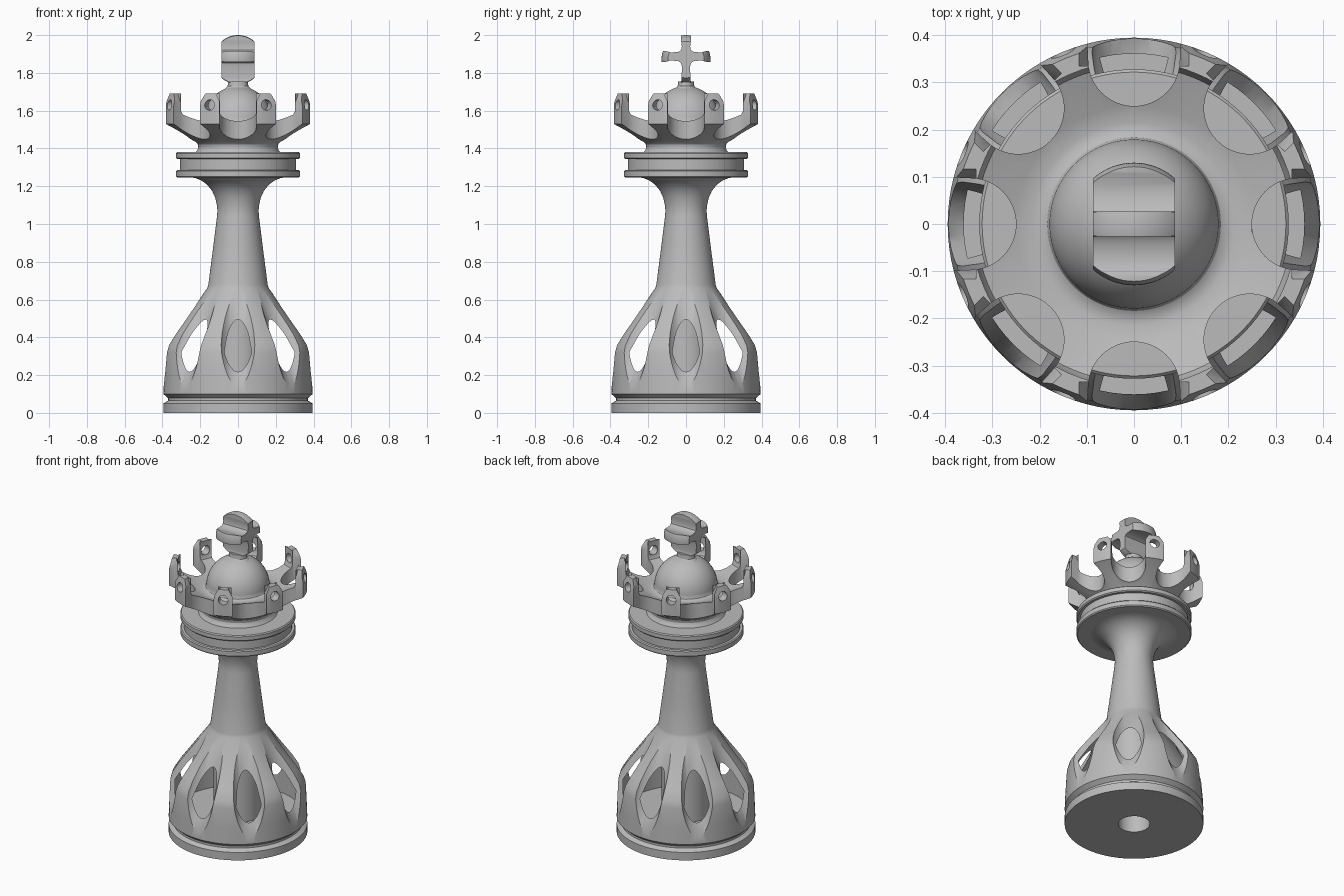
import bpy
import bmesh
from math import sin, cos, pi, radians
from mathutils import Matrix, Vector

cube = bpy.data.objects.get("Cube")
if cube:
    bpy.data.objects.remove(cube, do_unlink=True)

grey = bpy.data.materials.new("light grey")
grey.use_nodes = True
grey.diffuse_color = (0.5, 0.5, 0.5, 1)
grey.node_tree.nodes["Principled BSDF"].inputs["Base Color"].default_value = (0.5, 0.5, 0.5, 1)

SEG = 96
COUNT = 8


def finish_mesh(name, bm):
    bmesh.ops.remove_doubles(bm, verts=bm.verts, dist=1e-5)
    bmesh.ops.recalc_face_normals(bm, faces=bm.faces)
    mesh = bpy.data.meshes.new(name)
    bm.to_mesh(mesh)
    bm.free()
    mesh.materials.append(grey)
    obj = bpy.data.objects.new(name, mesh)
    bpy.context.collection.objects.link(obj)
    return obj


def lathe(name, profile, closed=False):
    """Revolve (radius, height) points about the z axis."""
    bm = bmesh.new()
    rings = []
    for r, z in profile:
        if r == 0:
            rings.append([bm.verts.new((0, 0, z))] * SEG)
        else:
            rings.append([bm.verts.new((r * cos(2 * pi * i / SEG), r * sin(2 * pi * i / SEG), z))
                          for i in range(SEG)])
    pairs = list(zip(rings, rings[1:]))
    if closed:
        pairs.append((rings[-1], rings[0]))
    for a, b in pairs:
        for i in range(SEG):
            j = (i + 1) % SEG
            corners = list(dict.fromkeys((a[i], a[j], b[j], b[i])))
            bm.faces.new(corners)
    return finish_mesh(name, bm)


def add_prism(bm, points, direction, matrix=Matrix()):
    """Extrude a closed outline along a direction."""
    verts = [bm.verts.new(matrix @ Vector(p)) for p in points]
    face = bm.faces.new(verts)
    out = bmesh.ops.extrude_face_region(bm, geom=[face], use_keep_orig=True)
    moved = [v for v in out["geom"] if isinstance(v, bmesh.types.BMVert)]
    bmesh.ops.translate(bm, verts=moved, vec=matrix.to_3x3() @ Vector(direction))


def ring_of(name, build, offset=0.0):
    """Repeat a cutter eight times around the z axis."""
    bm = bmesh.new()
    for k in range(COUNT):
        build(bm, Matrix.Rotation(2 * pi * k / COUNT + offset, 4, 'Z'))
    return finish_mesh(name, bm)


def boolean(obj, tool, operation='DIFFERENCE'):
    mod = obj.modifiers.new("cut", 'BOOLEAN')
    mod.operation = operation
    mod.solver = 'EXACT'
    mod.use_self = True
    mod.object = tool
    bpy.context.view_layer.objects.active = obj
    bpy.ops.object.modifier_apply(modifier=mod.name)
    bpy.data.objects.remove(tool, do_unlink=True)


def smooth(obj, angle=30):
    bpy.ops.object.select_all(action='DESELECT')
    obj.select_set(True)
    bpy.context.view_layer.objects.active = obj
    bpy.ops.object.shade_smooth_by_angle(angle=radians(angle))


# Hollow base and flared stem, with a bore underneath
body = lathe("base_and_stem", [
    (0, 0.5), (0.09, 0.5), (0.09, 0), (0.395, 0), (0.395, 0.05), (0.37, 0.065),
    (0.37, 0.078), (0.395, 0.1), (0.391, 0.2), (0.386, 0.32), (0.375, 0.36),
    (0.338, 0.42), (0.163, 0.66), (0.157, 0.68), (0.135, 0.85), (0.111, 1.04),
    (0.109, 1.07), (0.112, 1.1), (0.121, 1.14), (0.137, 1.175), (0.162, 1.207),
    (0.195, 1.231), (0.225, 1.243), (0.25, 1.247), (0.25, 1.27), (0, 1.27)])
boolean(body, lathe("cavity_cutter", [
    (0.14, 0.12), (0.362, 0.12), (0.36, 0.32), (0.297, 0.42), (0.15, 0.62), (0.14, 0.62)], True))


# Tilted flutes that break through into the cavity as windows
def flute(bm, turn):
    place = Matrix.Translation((0.374, 0, 0.433)) @ Matrix.Rotation(radians(-23.2), 4, 'Y')
    bmesh.ops.create_cone(bm, cap_ends=True, segments=48, radius1=0.097, radius2=0.097,
                          depth=0.6, matrix=turn @ place)


boolean(body, ring_of("flute_cutter", flute))
smooth(body)

# Grooved collar
collar = lathe("collar", [
    (0, 1.246), (0.322, 1.246), (0.328, 1.252), (0.328, 1.28), (0.322, 1.286), (0.307, 1.286),
    (0.307, 1.344), (0.322, 1.344), (0.328, 1.35), (0.328, 1.374), (0.322, 1.38), (0, 1.38)])
smooth(collar)

# Crown bowl with a domed middle
dome = [(0.18 * cos(radians(a)), 1.55 + 0.18 * sin(radians(a))) for a in range(0, 90, 6)]
crown = lathe("crown", [
    (0, 1.37), (0.235, 1.37), (0.217, 1.387), (0.21, 1.405), (0.213, 1.422), (0.225, 1.435),
    (0.395, 1.53), (0.395, 1.63), (0.38, 1.69), (0.345, 1.69), (0.345, 1.6), (0.335, 1.58),
    (0.25, 1.545), (0.215, 1.535), (0.195, 1.537), (0.184, 1.543)] + dome + [(0, 1.73)])


# Round-ended slots between the crown points
def slot(bm, turn):
    arc = [(0.347 - 0.097 * sin(pi * i / 24), 0.097 * cos(pi * i / 24), 1.39) for i in range(25)]
    add_prism(bm, arc + [(0.45, -0.102, 1.39), (0.45, 0.102, 1.39)], (0, 0, 0.4), turn)


# Sloped shoulders at the top of each point
def shoulder(bm, turn):
    outline = [(0.335, -0.095, 1.645), (0.335, 0.095, 1.645),
               (0.335, 0.122, 1.7), (0.335, -0.122, 1.7)]
    add_prism(bm, outline, (0.1, 0, 0), turn)


# Round eyelets through the points
def eyelet(bm, turn):
    place = Matrix.Translation((0.37, 0, 1.63)) @ Matrix.Rotation(pi / 2, 4, 'Y')
    bmesh.ops.create_cone(bm, cap_ends=True, segments=32, radius1=0.028, radius2=0.028,
                          depth=0.16, matrix=turn @ place)


boolean(crown, ring_of("slot_cutter", slot))
boolean(crown, ring_of("shoulder_cutter", shoulder))
boolean(crown, ring_of("eyelet_cutter", eyelet, pi / COUNT))
smooth(crown)

# Small pedestal under the cross
pedestal = lathe("cross_pedestal", [
    (0, 1.68), (0.07, 1.68), (0.07, 1.715), (0.055, 1.73), (0.052, 1.755), (0, 1.755)])
pedestal.scale.y = 0.8
smooth(pedestal)

# Cross: an extruded outline rounded off by a sphere
half = [(0.03, 1.73), (0.023, 1.77), (0.022, 1.835), (0.026, 1.852), (0.04, 1.862), (0.08, 1.866),
        (0.108, 1.858), (0.14, 1.858), (0.14, 1.916), (0.108, 1.916), (0.08, 1.908),
        (0.04, 1.911), (0.026, 1.921), (0.022, 1.938), (0.026, 1.97), (0.026, 2.01)]
outline = half + [(-y, z) for y, z in reversed(half)]
bm = bmesh.new()
add_prism(bm, [(-0.087, y, z) for y, z in outline], (0.174, 0, 0))
cross = finish_mesh("cross", bm)
bm = bmesh.new()
bmesh.ops.create_uvsphere(bm, u_segments=64, v_segments=40, radius=0.13,
                          matrix=Matrix.Translation((0, 0, 1.87)))
boolean(cross, finish_mesh("cross_rounding", bm), 'INTERSECT')
smooth(cross, 40)
